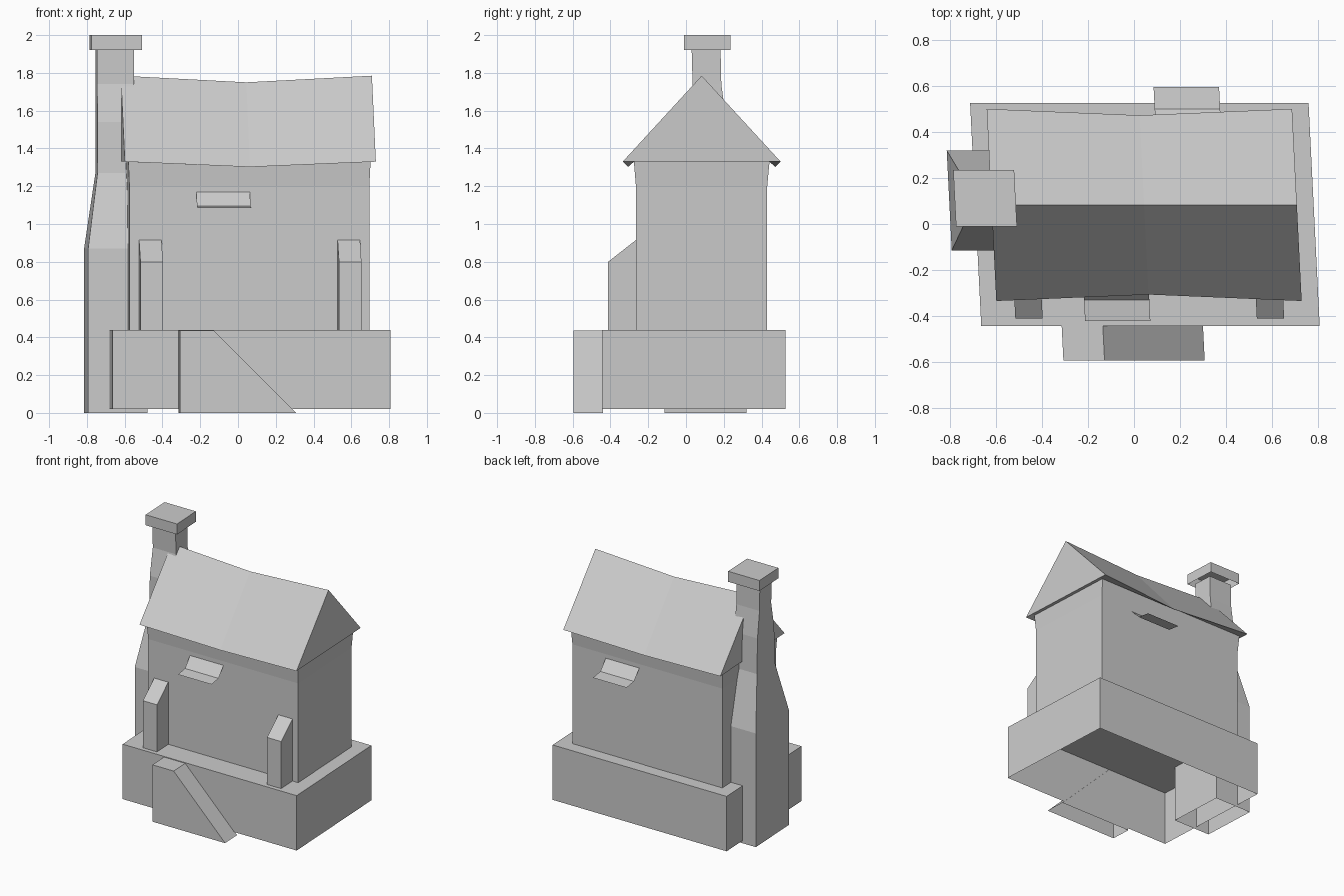
import bpy, bmesh
from math import cos, sin, pi

if "Cube" in bpy.data.objects:
    bpy.data.objects.remove(bpy.data.objects["Cube"])

SHEAR = -0.05   # the whole building leans sideways with depth
MID_X = 0.048   # centre of the house
MID_Y = 0.083   # ridge line


def make(name, verts, faces):
    bm = bmesh.new()
    vs = [bm.verts.new((x + SHEAR * y, y, z)) for x, y, z in verts]
    for f in faces:
        bm.faces.new([vs[i] for i in f])
    bmesh.ops.recalc_face_normals(bm, faces=bm.faces)
    mesh = bpy.data.meshes.new(name)
    bm.to_mesh(mesh)
    bm.free()
    ob = bpy.data.objects.new(name, mesh)
    bpy.context.collection.objects.link(ob)
    return ob


def loft(name, rings, top=True):
    """Stack rectangles (x0, x1, y0, y1, z), open at the bottom."""
    verts, faces = [], []
    for x0, x1, y0, y1, z in rings:
        verts += [(x0, y0, z), (x1, y0, z), (x1, y1, z), (x0, y1, z)]
    for r in range(len(rings) - 1):
        for i in range(4):
            j = (i + 1) % 4
            faces.append((4 * r + i, 4 * r + j, 4 * r + 4 + j, 4 * r + 4 + i))
    if top:
        n = len(verts)
        faces.append((n - 4, n - 3, n - 2, n - 1))
    return make(name, verts, faces)


def strip(name, sections, closed=False):
    """Join matching sections with quads."""
    n = len(sections[0])
    verts = [p for s in sections for p in s]
    faces = []
    for s in range(len(sections) - 1):
        for i in range(n if closed else n - 1):
            j = (i + 1) % n
            faces.append((s * n + i, s * n + j, (s + 1) * n + j, (s + 1) * n + i))
    if closed:
        faces += [tuple(range(n)), tuple(range(len(verts) - n, len(verts)))]
    return make(name, verts, faces)


# Stone base
loft("base", [(-0.687, 0.786, -0.445, 0.527, 0.02), (-0.687, 0.786, -0.445, 0.527, 0.44)])

# House walls, flaring slightly under the eaves
loft("walls", [(-0.588, 0.682, -0.265, 0.43, 0.44),
               (-0.588, 0.682, -0.265, 0.43, 1.2),
               (-0.594, 0.688, -0.276, 0.442, 1.33)], top=False)


# Sagging roof with closed gables and soffits
def roof_section(x, half, eave_z, ridge_z):
    return [(x, MID_Y - half, eave_z), (x, MID_Y, ridge_z), (x, MID_Y + half, eave_z),
            (x, MID_Y + 0.358, 1.33), (x, MID_Y - 0.358, 1.33)]


strip("roof", [roof_section(-0.616, 0.418, 1.33, 1.785),
               roof_section(MID_X, 0.39, 1.302, 1.75),
               roof_section(0.713, 0.418, 1.33, 1.785)], closed=True)

# Chimney stack with shoulders, and its cap
loft("chimney", [(-0.799, -0.486, -0.115, 0.32, 0.0),
                 (-0.799, -0.486, -0.115, 0.32, 0.87),
                 (-0.744, -0.54, -0.01, 0.22, 1.27),
                 (-0.744, -0.545, -0.004, 0.214, 1.54),
                 (-0.744, -0.548, 0.035, 0.187, 1.74),
                 (-0.744, -0.548, 0.03, 0.183, 1.92)])
loft("chimney_cap", [(-0.775, -0.51, -0.01, 0.235, 1.92), (-0.775, -0.51, -0.01, 0.235, 2.0)])

# Two sloped buttresses on the front
profile = [(-0.412, 0.44), (-0.412, 0.80), (-0.265, 0.915), (-0.265, 0.44)]
for side, label in ((-1, "left"), (1, "right")):
    xs = [MID_X + side * 0.466, MID_X + side * 0.585]
    strip("buttress_" + label, [[(x, y, z) for y, z in profile] for x in xs], closed=True)

# Ramp up to the base, open underneath
ramp = [(-0.337, 0.0), (-0.337, 0.435), (-0.158, 0.435), (0.278, 0.0)]
rv = [(x, y, z) for y in (-0.595, -0.44) for x, z in ramp]
make("ramp", rv, [(0, 1, 2, 3), (4, 5, 6, 7), (0, 1, 5, 4), (1, 2, 6, 5), (2, 3, 7, 6)])

# Thin bent awnings, front and back
for label, x0, x1, ys in (("front", -0.234, 0.05, (-0.264, -0.33, -0.422)),
                          ("back", 0.115, 0.40, (0.429, 0.5, 0.597))):
    strip("awning_" + label, [[(x, y, z) for y, z in zip(ys, (1.17, 1.095, 1.085))]
                              for x in (x0, x1)])

# Arched door panel on the back wall
cx, r, spring = -0.05, 0.115, 0.695
door = [(cx - r, 0.432, 0.44), (cx + r, 0.432, 0.44)]
door += [(cx + r * cos(pi * i / 8), 0.432, spring + r * sin(pi * i / 8)) for i in range(9)]
make("back_door", door, [tuple(range(len(door)))])
bpy.data.objects["back_door"].data.flip_normals() if \
    bpy.data.objects["back_door"].data.polygons[0].normal.y < 0 else None
